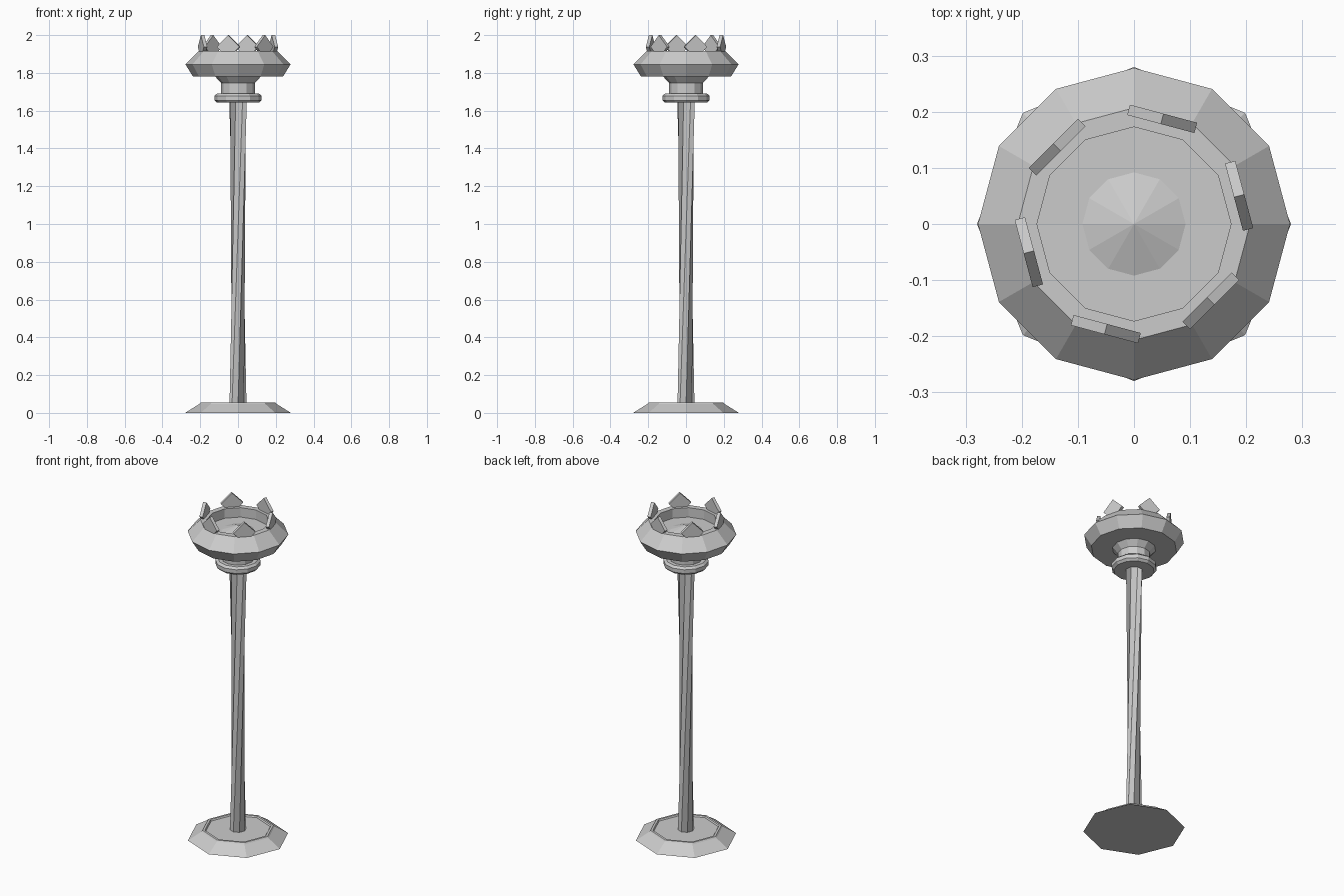
import bpy, bmesh
from math import sin, cos, pi, radians
from mathutils import Matrix

if "Cube" in bpy.data.objects:
    bpy.data.objects.remove(bpy.data.objects["Cube"])


def finish(name, bm):
    bmesh.ops.recalc_face_normals(bm, faces=bm.faces)
    me = bpy.data.meshes.new(name)
    bm.to_mesh(me)
    bm.free()
    ob = bpy.data.objects.new(name, me)
    bpy.context.collection.objects.link(ob)
    return ob


def lathe(name, profile, sides, turn=0.0):
    """Faceted turning of (radius, z[, twist]) points; radius 0 makes a tip, open ends are capped."""
    bm = bmesh.new()
    rings = []
    for r, z, *tw in profile:
        a0 = turn + (tw[0] if tw else 0)
        if r == 0:
            rings.append([bm.verts.new((0, 0, z))] * sides)
        else:
            rings.append([bm.verts.new((r * cos(a0 + 2 * pi * i / sides),
                                        r * sin(a0 + 2 * pi * i / sides), z))
                          for i in range(sides)])
    for lo, hi in zip(rings, rings[1:]):
        for i in range(sides):
            j = (i + 1) % sides
            quad = [lo[i], lo[j], hi[j], hi[i]]
            bm.faces.new(list(dict.fromkeys(quad)))
    for ring in (rings[0], rings[-1]):
        if ring[0] is not ring[1]:
            bm.faces.new(ring)
    return finish(name, bm)


# Octagonal foot with a raised lip
lathe("base", [(0.28, 0), (0.205, 0.047), (0.198, 0.055),
               (0.185, 0.055), (0.18, 0.047)], 8)

# Slender shaft, twisted so it narrows at the waist
lathe("twisted_shaft", [(0.045, 0.04, 0), (0.048, 1.65, radians(75))], 8)

# Collar and flared neck
lathe("collar", [(0.112, 1.642), (0.125, 1.655), (0.125, 1.678), (0.112, 1.69)], 12)
lathe("neck", [(0.09, 1.685), (0.09, 1.747), (0.125, 1.785)], 12)

# Twelve-sided bowl with a sunken floor and central mound
lathe("bowl", [(0.238, 1.78), (0.278, 1.845), (0.207, 1.917), (0.173, 1.917),
               (0.173, 1.86), (0.092, 1.86), (0, 1.892)], 12)

# Crown of diamond plates around the rim
for k in range(6):
    bm = bmesh.new()
    bmesh.ops.create_cube(bm, size=1)
    side = 0.124 / 2 ** 0.5
    m = (Matrix.Rotation(radians(15 + 60 * k), 4, 'Z')
         @ Matrix.Translation((0.194, 0, 1.938))
         @ Matrix.Rotation(pi / 4, 4, 'X')
         @ Matrix.Diagonal((0.019, side, side, 1)))
    bmesh.ops.transform(bm, matrix=m, verts=bm.verts)
    finish(f"crown_spike_{k + 1}", bm)
